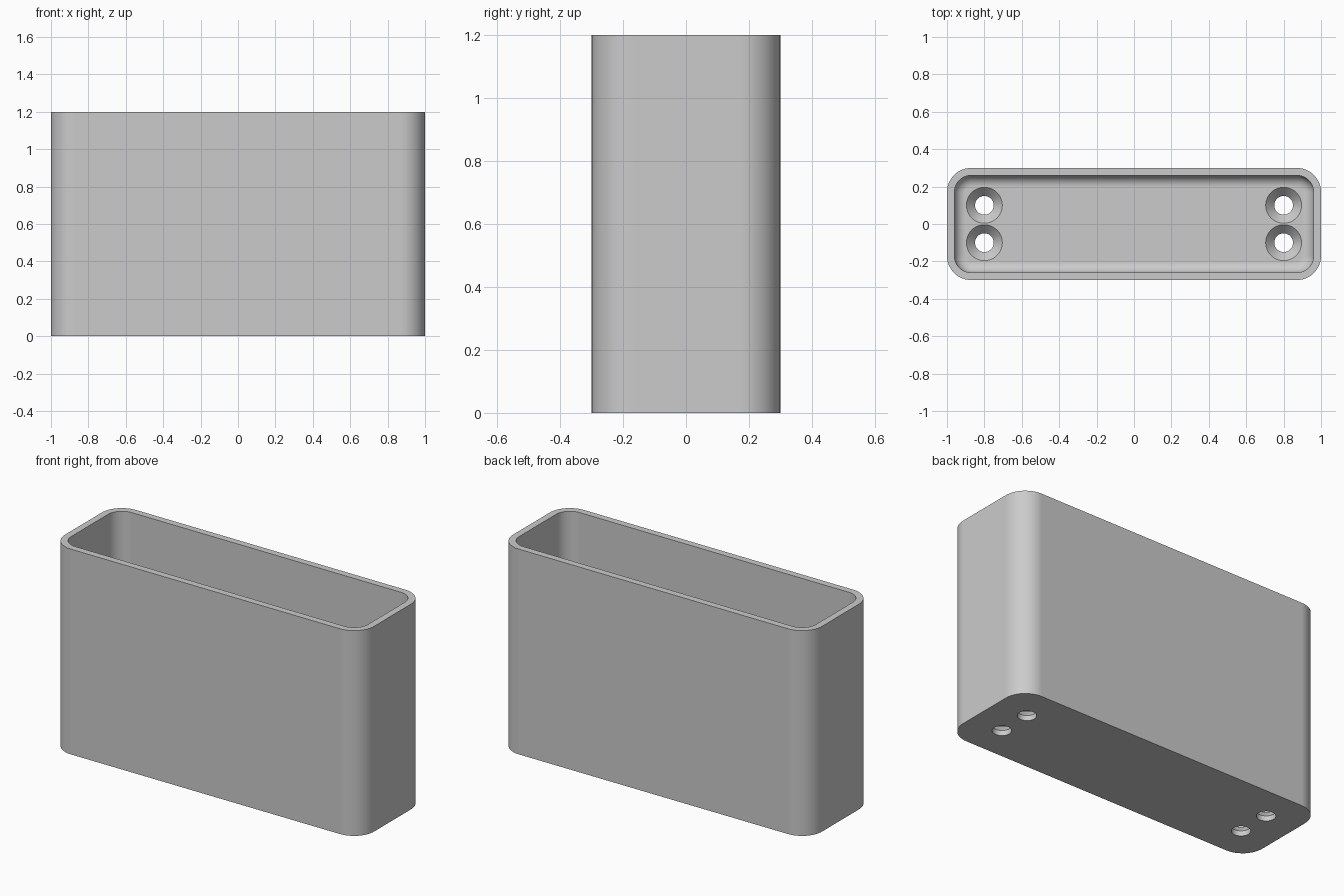
import bpy, bmesh, math

WALL, FLOOR, FILLET = 0.04, 0.08, 0.06
HALF_X, HALF_Y, HEIGHT, CORNER = 1.0, 0.3, 1.2, 0.13

cube = bpy.data.objects.get("Cube")
if cube:
    bpy.data.objects.remove(cube, do_unlink=True)

grey = bpy.data.materials.new("plain grey")
grey.use_nodes = True
colour = (0.6, 0.6, 0.6, 1)
grey.diffuse_color = colour
grey.node_tree.nodes["Principled BSDF"].inputs["Base Color"].default_value = colour


def new_object(name, bm):
    bmesh.ops.recalc_face_normals(bm, faces=bm.faces[:])
    mesh = bpy.data.meshes.new(name)
    bm.to_mesh(mesh)
    bm.free()
    mesh.materials.append(grey)
    obj = bpy.data.objects.new(name, mesh)
    bpy.context.collection.objects.link(obj)
    return obj


def loft(bm, rings):
    """Skin a stack of equal rings and cap both ends."""
    loops = [[bm.verts.new(p) for p in ring] for ring in rings]
    for a, b in zip(loops, loops[1:]):
        for i in range(len(a)):
            j = (i + 1) % len(a)
            bm.faces.new((a[i], a[j], b[j], b[i]))
    bm.faces.new(loops[0])
    bm.faces.new(loops[-1])


def rounded_ring(inset, z, steps=12):
    r = CORNER - inset
    cx, cy = HALF_X - CORNER, HALF_Y - CORNER
    ring = []
    for k, (sx, sy) in enumerate(((1, 1), (-1, 1), (-1, -1), (1, -1))):
        for i in range(steps + 1):
            a = math.pi / 2 * (k + i / steps)
            ring.append((sx * cx + r * math.cos(a), sy * cy + r * math.sin(a), z))
    return ring


def circle(x, y, r, z, n=48):
    return [(x + r * math.cos(math.tau * i / n),
             y + r * math.sin(math.tau * i / n), z) for i in range(n)]


# Open box: outer wall, rim, inner wall, filleted floor
rings = [rounded_ring(0, 0), rounded_ring(0, HEIGHT), rounded_ring(WALL, HEIGHT)]
for i in range(9):
    a = math.pi / 2 * i / 8
    rings.append(rounded_ring(WALL + FILLET * (1 - math.cos(a)),
                              FLOOR + FILLET * (1 - math.sin(a))))
bm = bmesh.new()
loft(bm, rings)
box = new_object("open_box", bm)

# Countersunk screw holes through the floor
bm = bmesh.new()
for x in (-0.8, 0.8):
    for y in (-0.1, 0.1):
        loft(bm, [circle(x, y, r, z) for r, z in
                  ((0.05, -0.05), (0.05, 0.03), (0.096, FLOOR), (0.096, FLOOR + 0.05))])
cutter = new_object("screw_hole_cutter", bm)
cutter.hide_render = True

bpy.ops.object.select_all(action='DESELECT')
bpy.context.view_layer.objects.active = box
box.select_set(True)
cut = box.modifiers.new("screw holes", 'BOOLEAN')
cut.operation = 'DIFFERENCE'
cut.solver = 'EXACT'
cut.object = cutter
bpy.ops.object.modifier_apply(modifier=cut.name)
bpy.data.objects.remove(cutter, do_unlink=True)

# Smooth rounded corners, crisp rims and hole edges
bpy.ops.object.shade_smooth_by_angle(angle=math.radians(30))
weighted = box.modifiers.new("flat face normals", 'WEIGHTED_NORMAL')
weighted.keep_sharp = True
